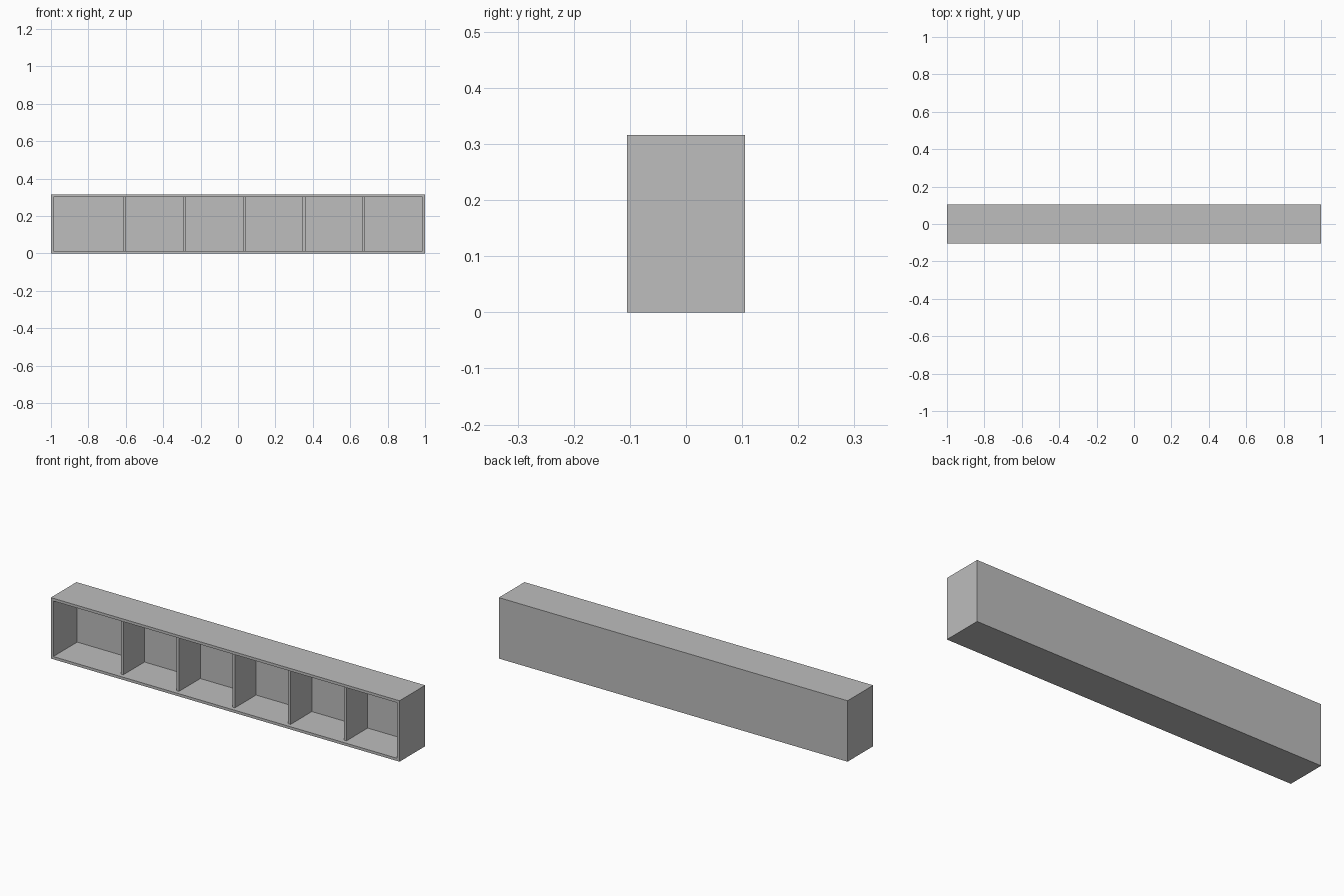
import bpy
import bmesh
from mathutils import Vector

if "Cube" in bpy.data.objects:
    bpy.data.objects.remove(bpy.data.objects["Cube"], do_unlink=True)

HALF_W, HALF_D, HEIGHT = 1.0, 0.105, 0.316
WALL = 0.014       # panel thickness
RECESS = 0.022     # dividers sit behind the front rim

grey = bpy.data.materials.new("plain_grey")
grey.use_nodes = True
grey.diffuse_color = (0.51, 0.51, 0.51, 1)
grey.node_tree.nodes["Principled BSDF"].inputs["Base Color"].default_value = grey.diffuse_color


def finish(name, bm):
    mesh = bpy.data.meshes.new(name)
    bm.to_mesh(mesh)
    bm.free()
    mesh.materials.append(grey)
    obj = bpy.data.objects.new(name, mesh)
    bpy.context.collection.objects.link(obj)
    return obj


def box(lo, hi):
    """Box between two opposite corners."""
    lo, hi = Vector(lo), Vector(hi)
    bm = bmesh.new()
    bmesh.ops.create_cube(bm, size=1)
    bmesh.ops.scale(bm, vec=hi - lo, verts=bm.verts)
    bmesh.ops.translate(bm, vec=(lo + hi) / 2, verts=bm.verts)
    return bm


# Open-fronted case: inset the front face, then push it back to form the cavity
bm = box((-HALF_W, -HALF_D, 0), (HALF_W, HALF_D, HEIGHT))
front = min(bm.faces, key=lambda f: f.calc_center_median().y)
bmesh.ops.inset_region(bm, faces=[front], thickness=WALL, use_even_offset=True)
pushed = bmesh.ops.extrude_discrete_faces(bm, faces=[front])["faces"][0]
bmesh.ops.translate(bm, vec=(0, 2 * HALF_D - WALL, 0), verts=pushed.verts)
bmesh.ops.recalc_face_normals(bm, faces=bm.faces)
finish("case", bm)

# Upright dividers, evenly spaced with a wider first compartment
FIRST_X, SPACING = -0.607, 0.32
for i in range(5):
    x = FIRST_X + i * SPACING
    finish(f"divider_{i + 1}", box(
        (x - WALL / 2, -HALF_D + RECESS, WALL),
        (x + WALL / 2, HALF_D - WALL, HEIGHT - WALL)))
